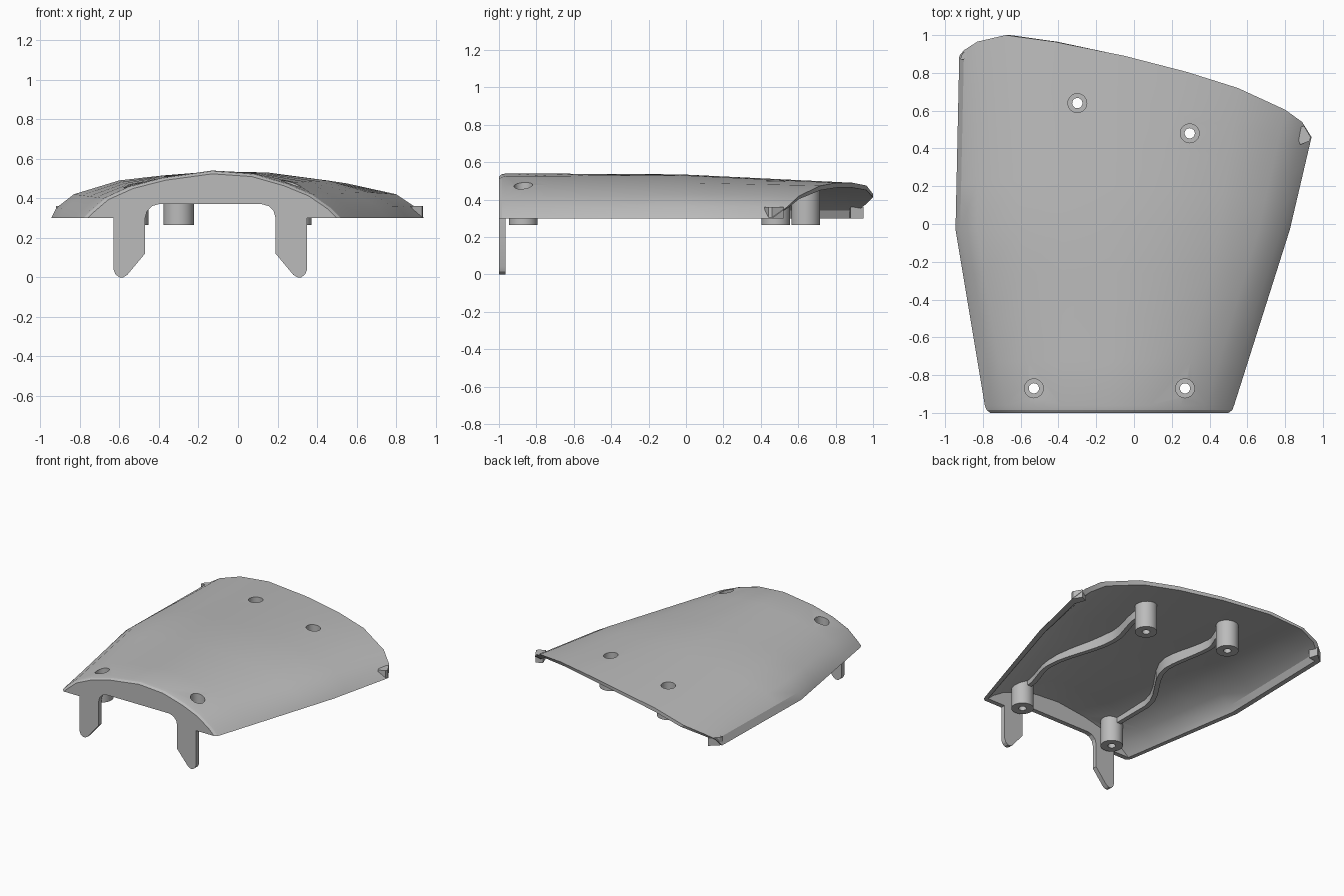
import bpy, bmesh, math
from mathutils import Vector
from mathutils.bvhtree import BVHTree

cube = bpy.data.objects.get("Cube")
if cube:
    bpy.data.objects.remove(cube)

grey = bpy.data.materials.new("plain grey")
grey.use_nodes = True
colour = (0.5, 0.5, 0.5, 1)
grey.diffuse_color = colour
grey.node_tree.nodes["Principled BSDF"].inputs["Base Color"].default_value = colour

RIM = 0.30      # height of the lower rim
AXIS = -0.13    # x of the crown line


def finish(name, bm):
    bmesh.ops.recalc_face_normals(bm, faces=bm.faces)
    mesh = bpy.data.meshes.new(name)
    bm.to_mesh(mesh)
    bm.free()
    mesh.materials.append(grey)
    obj = bpy.data.objects.new(name, mesh)
    bpy.context.collection.objects.link(obj)
    return obj


def smooth(obj, degrees=30):
    bpy.ops.object.select_all(action='DESELECT')
    bpy.context.view_layer.objects.active = obj
    obj.select_set(True)
    bpy.ops.object.shade_smooth_by_angle(angle=math.radians(degrees))


def loft(name, rings, closed=False):
    """Skin closed rings; ends are joined up or capped with strips."""
    bm = bmesh.new()
    rows = [[bm.verts.new(p) for p in ring] for ring in rings]
    n = len(rows[0])
    pairs = list(zip(rows, rows[1:]))
    if closed:
        pairs.append((rows[-1], rows[0]))
    for a, b in pairs:
        for i in range(n):
            j = (i + 1) % n
            bm.faces.new((a[i], a[j], b[j], b[i]))
    if not closed:
        for row in (rows[0], rows[-1]):
            for i in range(n // 2 - 1):
                bm.faces.new((row[i], row[i + 1], row[n - 2 - i], row[n - 1 - i]))
    return finish(name, bm)


def prism(name, points, direction):
    bm = bmesh.new()
    face = bm.faces.new([bm.verts.new(p) for p in points])
    new = bmesh.ops.extrude_face_region(bm, geom=[face])["geom"]
    bmesh.ops.translate(bm, vec=direction,
                        verts=[v for v in new if isinstance(v, bmesh.types.BMVert)])
    return finish(name, bm)


def scaled(section, sx, sz, y=None):
    return [Vector((AXIS + (p.x - AXIS) * sx, p.y if y is None else y,
                    RIM + (p.z - RIM) * sz)) for p in section]


# Three cross-sections of the domed cover, running from right to left
front = [Vector((x, -0.96, z)) for x, z in (
    (-.79, .30), (-.76, .33), (-.68, .40), (-.55, .46), (-.38, .505), (-.13, .54),
    (.08, .525), (.25, .475), (.38, .42), (.48, .35), (.53, .30))]
middle = [Vector((x, -0.03, z)) for x, z in (
    (-.945, .30), (-.92, .35), (-.83, .42), (-.6, .49), (-.38, .515), (-.13, .535),
    (.15, .53), (.45, .49), (.66, .43), (.78, .36), (.825, .30))]
back = [Vector(p) for p in (
    (-.925, .89, .30), (-.9, .92, .35), (-.83, .965, .39), (-.68, 1, .43),
    (-.42, .965, .475), (-.05, .89, .49), (.28, .805, .49), (.55, .72, .475),
    (.8, .605, .42), (.89, .54, .36), (.94, .46, .30))]

# Rounded nose, then even steps between the sections
nose = scaled(front, 0.955, 0.93, -1)
sections = [nose, scaled(front, 0.985, 0.98, -0.985)]
for a, b in ((front, middle), (middle, back)):
    for step in range(4):
        sections.append([p.lerp(q, step / 4) for p, q in zip(a, b)])
sections.append(back)
cover = loft("domed_cover", [s + scaled(s, 0.955, 0.86)[::-1] for s in sections])

bm = bmesh.new()
bm.from_mesh(cover.data)
tree = BVHTree.FromBMesh(bm)
bm.free()


def under_skin(x, y):
    hit = tree.ray_cast(Vector((x, y, 2)), Vector((0, 0, -1)))[0]
    return (hit.z if hit else 0.4) - 0.012


# Front wall with two pointed legs, the second a mirror of the first
leg = [(-.63, RIM), (-.63, .04), (-.62, .015), (-.6, 0), (-.58, 0), (-.56, .012),
       (-.47, .12), (-.47, .30), (-.46, .335), (-.435, .36), (-.4, .37)]
other_leg = [(-0.28 - x, z) for x, z in reversed(leg)]
outline = [(p.x, p.z) for p in reversed(nose)] + leg + other_leg
wall = prism("front_wall_with_legs", [(x, -1, z) for x, z in outline], (0, 0.035, 0))
smooth(wall, 25)

# Screw bosses with counterbored holes, each cut through the cover
SIDES = 32


def ring(cx, cy, r, z=None):
    pts = []
    for i in range(SIDES):
        a = math.tau * i / SIDES
        x, y = cx + r * math.cos(a), cy + r * math.sin(a)
        pts.append((x, y, under_skin(x, y) if z is None else z))
    return pts


spots = {"back_right": (-.30, .64), "back_left": (.295, .48),
         "front_right": (-.53, -.87), "front_left": (.27, -.87)}
for place, (x, y) in spots.items():
    profile = ((.077, .265), (.077, None), (.05, None), (.05, .34), (.027, .34), (.027, .265))
    boss = loft(place + "_boss", [ring(x, y, r, z) for r, z in profile], closed=True)
    smooth(boss)
    cutter = prism("hole_cutter", ring(x, y, .05, .32), (0, 0, 0.5))
    cutter.hide_render = True
    cut = cover.modifiers.new("hole", 'BOOLEAN')
    cut.operation, cut.solver, cut.object = 'DIFFERENCE', 'EXACT', cutter
    bpy.context.view_layer.objects.active = cover
    bpy.ops.object.modifier_apply(modifier=cut.name)
    bpy.data.objects.remove(cutter)
smooth(cover, 25)


# Wavy ribs under the cover joining front and back bosses
def rib(name, path):
    pts = []
    for (x0, y0), (x1, y1) in zip(path, path[1:]):
        for i in range(6):
            t = i / 6
            pts.append(Vector((x0 + (x1 - x0) * t * t * (3 - 2 * t), y0 + (y1 - y0) * t)))
    pts.append(Vector(path[-1]))
    rings = []
    for i, p in enumerate(pts):
        d = (pts[min(i + 1, len(pts) - 1)] - pts[max(i - 1, 0)]).normalized()
        side = Vector((-d.y, d.x)) * 0.017
        a, b = p + side, p - side
        rings.append([(a.x, a.y, 0.41), (a.x, a.y, under_skin(*a)),
                      (b.x, b.y, under_skin(*b)), (b.x, b.y, 0.41)])
    smooth(loft(name, rings))


rib("left_rib", [(.27, -.80), (.34, -.5), (.22, .05), (.295, .41)])
rib("right_rib", [(-.53, -.80), (-.53, -.5), (-.3, .0), (-.35, .4), (-.3, .57)])

# Small feet in the two back corners
for name, pts in (
        ("right_corner_foot", [(-.92, .87), (-.91, .9), (-.85, .95), (-.83, .88)]),
        ("left_corner_foot", [(.93, .44), (.935, .46), (.9, .52), (.85, .5), (.88, .42)])):
    prism(name, [(x, y, RIM) for x, y in pts], (0, 0, 0.06))
